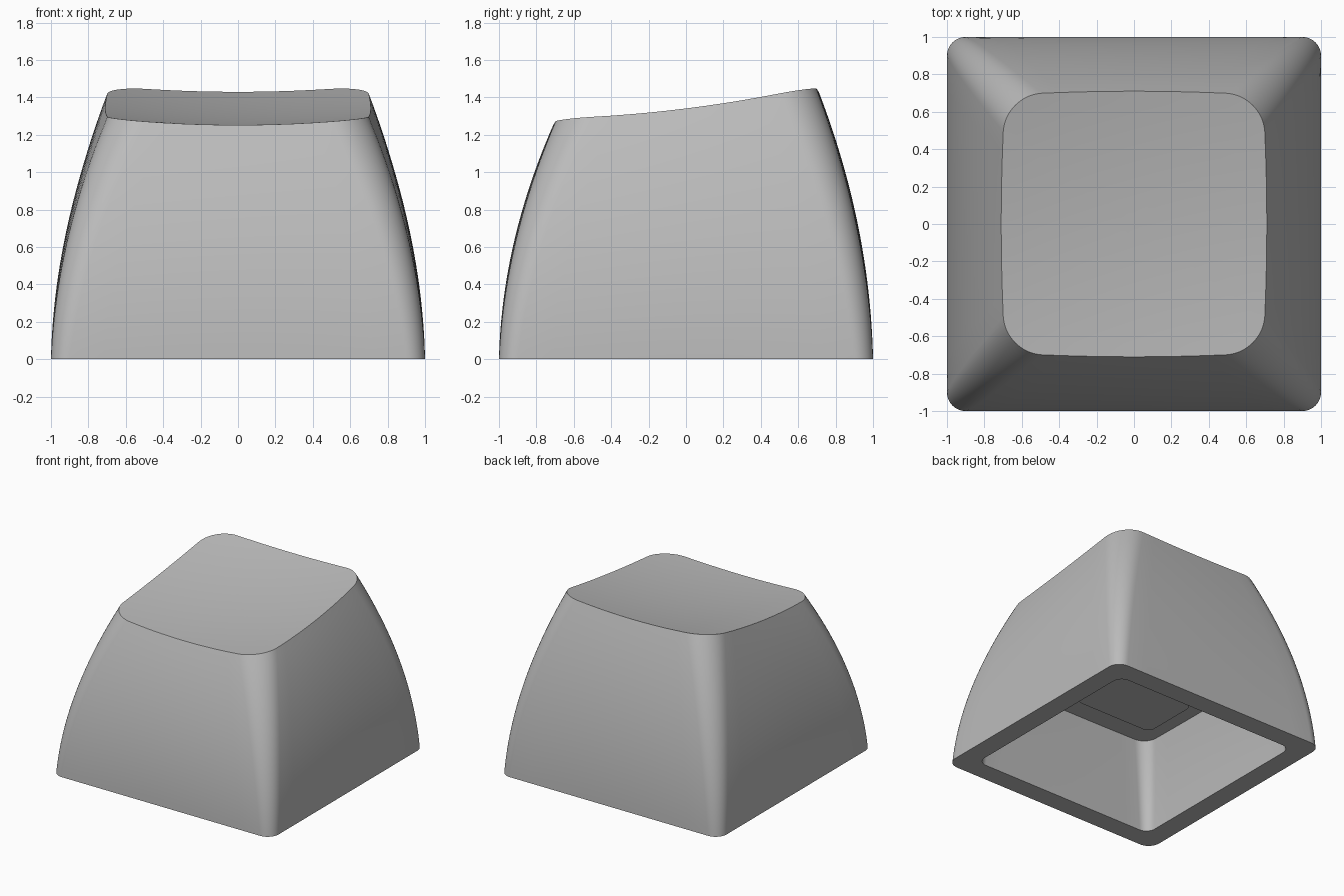
import bpy, bmesh, math

cube = bpy.data.objects.get("Cube")
if cube:
    bpy.data.objects.remove(cube, do_unlink=True)

# One plain grey for the whole cap
grey = bpy.data.materials.new("plain grey")
grey.use_nodes = True
colour = (0.5, 0.5, 0.5, 1)
grey.diffuse_color = colour
grey.node_tree.nodes["Principled BSDF"].inputs["Base Color"].default_value = colour

CORNER_STEPS, EDGE_STEPS, LAYERS = 10, 10, 24
WALL, CEILING, STEM_BOTTOM = 0.165, 0.70, 0.447


def outline(hx, hy, radius, bulge=0.0):
    """Rounded rectangle, anticlockwise, with sides that may bow outward."""
    pts = []
    for q in range(4):
        sx, sy = ((1, 1), (-1, 1), (-1, -1), (1, -1))[q]
        cx, cy = sx * (hx - radius), sy * (hy - radius)
        arc = [math.radians(90 * (q + i / CORNER_STEPS)) for i in range(CORNER_STEPS + 1)]
        pts += [(cx + radius * math.cos(a), cy + radius * math.sin(a)) for a in arc]
        # Points along the straight side up to the next corner
        ex, ey = pts[-1]
        nx, ny = ((-ex, ey), (ex, -ey))[q % 2]
        for i in range(1, EDGE_STEPS):
            f = i / EDGE_STEPS
            pts.append((ex + (nx - ex) * f, ey + (ny - ey) * f))
    return [(x * (1 - bulge * (y / hy) ** 2), y * (1 - bulge * (x / hx) ** 2))
            for x, y in pts]


def half_width(t):
    return 1 - 0.03 * t - 0.26 * t * t


def dish(x, y):
    return 1.303 + 0.125 * y + 0.075 * (x * x + y * y)


def add_ring(bm, pts):
    return [bm.verts.new(p) for p in pts]


def bridge(bm, a, b):
    n = len(a)
    for i in range(n):
        j = (i + 1) % n
        bm.faces.new((a[i], a[j], b[j], b[i]))


def finish(bm, name):
    bmesh.ops.recalc_face_normals(bm, faces=bm.faces)
    mesh = bpy.data.meshes.new(name)
    bm.to_mesh(mesh)
    bm.free()
    mesh.materials.append(grey)
    obj = bpy.data.objects.new(name, mesh)
    bpy.context.collection.objects.link(obj)
    bpy.ops.object.select_all(action="DESELECT")
    obj.select_set(True)
    bpy.context.view_layer.objects.active = obj
    bpy.ops.object.shade_smooth_by_angle(angle=math.radians(30))
    return obj


# Cap shell: curved outer walls, dished top, hollow underside
bm = bmesh.new()
top_outline = outline(half_width(1), half_width(1), 0.2, 0.03)
top_heights = [dish(x, y) for x, y in top_outline]

outer = []
for k in range(LAYERS + 1):
    t = k / LAYERS
    h = half_width(t)
    pts = outline(h, h, 0.1 + 0.1 * t, 0.03 * t)
    outer.append(add_ring(bm, [(x, y, t * z) for (x, y), z in zip(pts, top_heights)]))
for a, b in zip(outer, outer[1:]):
    bridge(bm, a, b)

# Dished top, as rings shrinking to the middle
previous = outer[-1]
for k in range(9, 0, -1):
    s = k / 10
    ring = add_ring(bm, [(x * s, y * s, dish(x * s, y * s)) for x, y in top_outline])
    bridge(bm, previous, ring)
    previous = ring
centre = bm.verts.new((0, 0, dish(0, 0)))
for i, v in enumerate(previous):
    bm.faces.new((v, previous[(i + 1) % len(previous)], centre))

# Bottom rim, inner walls and flat ceiling
previous = outer[0]
for k in range(11):
    z = CEILING * k / 10
    t = z / 1.34
    h = half_width(t) - WALL
    ring = add_ring(bm, [(x, y, z) for x, y in outline(h, h, 0.08 + 0.06 * t, 0.02 * t)])
    bridge(bm, previous, ring)
    previous = ring
bm.faces.new(previous)
finish(bm, "cap_shell")

# Mounting stem hanging from the ceiling
bm = bmesh.new()
stem = outline(0.36, 0.25, 0.06)
low = add_ring(bm, [(x, y, STEM_BOTTOM) for x, y in stem])
high = add_ring(bm, [(x, y, CEILING + 0.02) for x, y in stem])
bridge(bm, low, high)
bm.faces.new(low)
bm.faces.new(high)
finish(bm, "mounting_stem")
